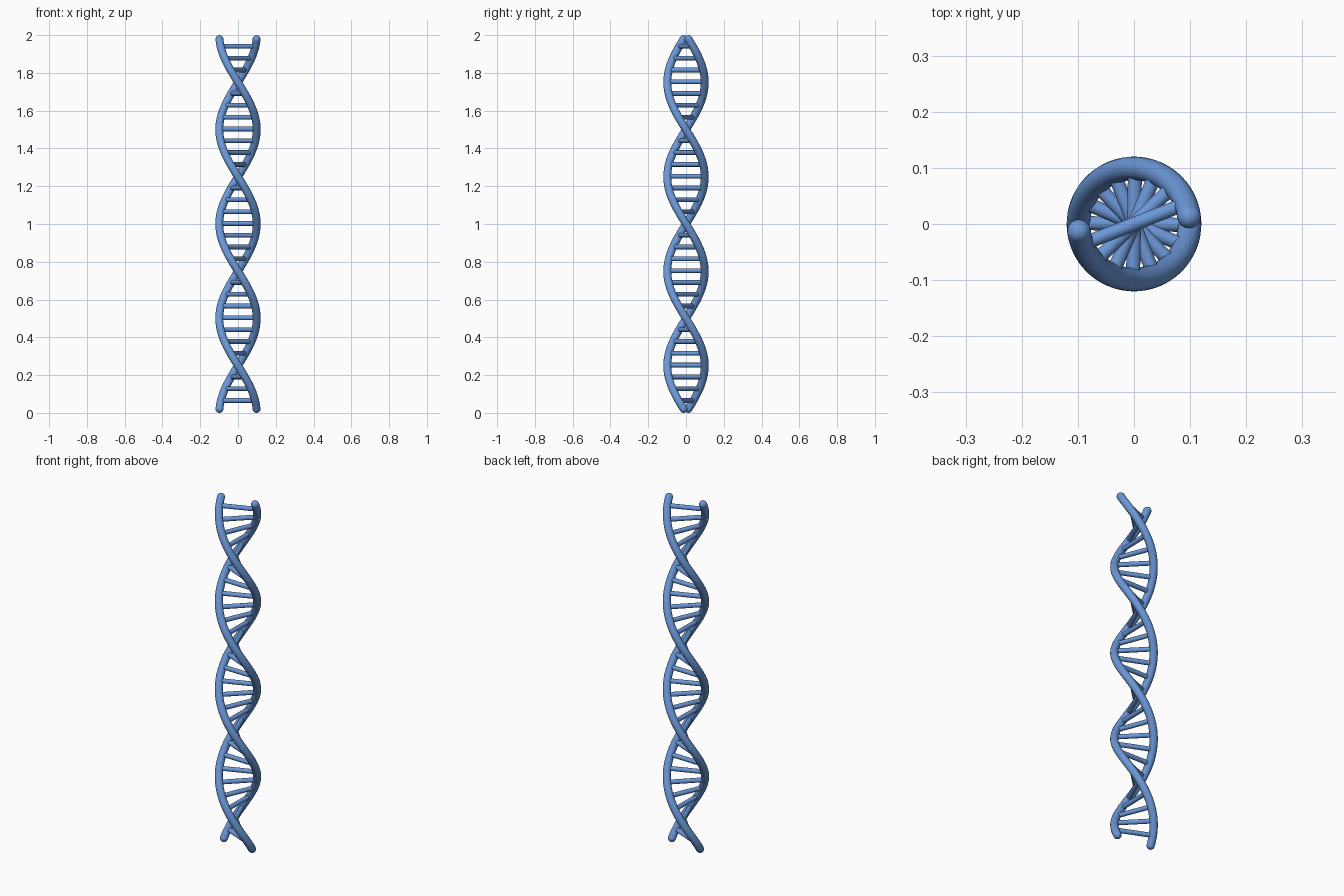
import bpy
from math import sin, cos, pi, radians
from mathutils import Vector

cube = bpy.data.objects.get("Cube")
if cube:
    bpy.data.objects.remove(cube, do_unlink=True)

HELIX_R, TUBE_R, RUNG_R = 0.099, 0.021, 0.0125
Z_LOW, Z_HIGH = TUBE_R, 2 - TUBE_R
STEPS, CAP_STEPS = 160, 8

blue = bpy.data.materials.new("soft blue")
blue.use_nodes = True
color = (0.147, 0.31, 0.68, 1)
blue.diffuse_color = color
blue.node_tree.nodes["Principled BSDF"].inputs["Base Color"].default_value = color


def helix(z, phase):
    """Point on a left-handed strand making one turn per unit of height."""
    a = phase - 2 * pi * z
    return Vector((HELIX_R * cos(a), HELIX_R * sin(a), z))


def finish(obj, name):
    obj.name = name
    obj.data.materials.clear()
    obj.data.materials.append(blue)
    bpy.ops.object.select_all(action='DESELECT')
    obj.select_set(True)
    bpy.context.view_layer.objects.active = obj
    bpy.ops.object.shade_smooth_by_angle(angle=radians(50))


def strand(name, phase):
    """Round tube along the helix, closed by domed ends."""
    zs = [Z_LOW + (Z_HIGH - Z_LOW) * i / STEPS for i in range(STEPS + 1)]
    path = [(helix(z, phase), 1.0) for z in zs]
    start, end = path[0][0], path[-1][0]
    down = (start - path[1][0]).normalized()
    up = (end - path[-2][0]).normalized()
    for i in range(1, CAP_STEPS + 1):
        a = pi / 2 * i / CAP_STEPS
        r = max(cos(a), 0.01)
        path.insert(0, (start + down * TUBE_R * sin(a), r))
        path.append((end + up * TUBE_R * sin(a), r))

    curve = bpy.data.curves.new(name, 'CURVE')
    curve.dimensions = '3D'
    curve.bevel_depth = TUBE_R
    curve.bevel_resolution = 6
    curve.use_fill_caps = True
    spline = curve.splines.new('POLY')
    spline.points.add(len(path) - 1)
    for point, (co, r) in zip(spline.points, path):
        point.co = (*co, 1)
        point.radius = r
    obj = bpy.data.objects.new(name, curve)
    bpy.context.collection.objects.link(obj)
    bpy.ops.object.select_all(action='DESELECT')
    obj.select_set(True)
    bpy.context.view_layer.objects.active = obj
    bpy.ops.object.convert(target='MESH')
    finish(bpy.context.object, name)


# Two strands, half a turn apart
strand("strand_a", 0)
strand("strand_b", pi)

# Rungs joining the strands, sixteen per turn
for i in range(31):
    z = 1.003 + (i - 15) / 16
    a, b = helix(z, 0), helix(z, pi)
    bpy.ops.mesh.primitive_cylinder_add(vertices=24, radius=RUNG_R, depth=(a - b).length,
                                        location=(a + b) / 2)
    rung = bpy.context.object
    rung.rotation_mode = 'QUATERNION'
    rung.rotation_quaternion = (a - b).to_track_quat('Z', 'Y')
    finish(rung, f"rung_{i + 1}")
